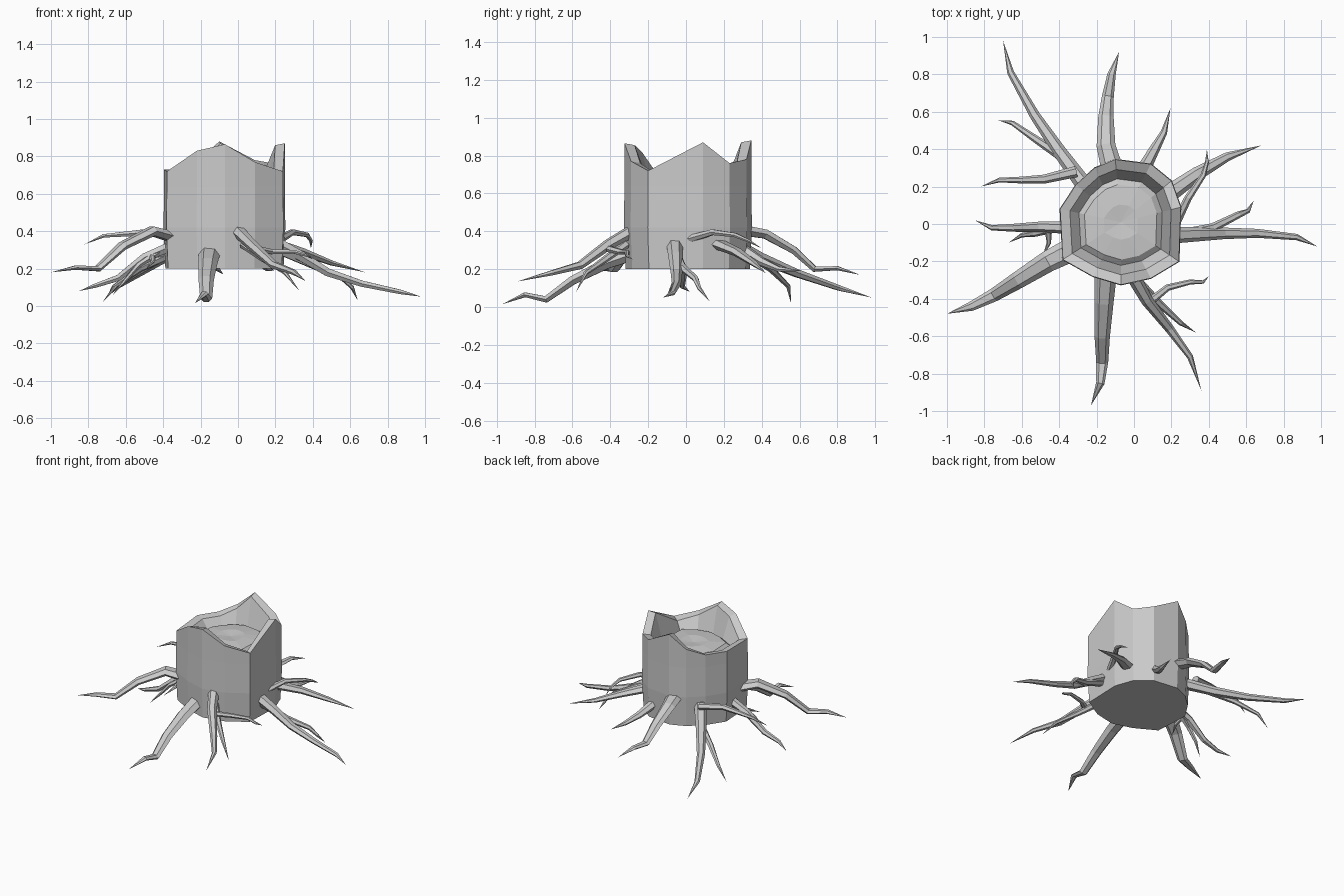
import bpy, bmesh, math
from mathutils import Vector


def finish(bm, name):
    bmesh.ops.recalc_face_normals(bm, faces=bm.faces)
    me = bpy.data.meshes.new(name)
    bm.to_mesh(me)
    bm.free()
    ob = bpy.data.objects.new(name, me)
    bpy.context.collection.objects.link(ob)
    return ob


def bridge(bm, a, b):
    n = len(a)
    for i in range(n):
        j = (i + 1) % n
        bm.faces.new((a[i], a[j], b[j], b[i]))


# Hollow trunk: jagged rim points, counter-clockwise (x, y, z)
RIM = [(.25, .09, .87), (.20, .23, .76), (.09, .32, .78), (-.10, .345, .88),
       (-.21, .30, .78), (-.31, .21, .73), (-.395, .08, .73), (-.38, -.19, .72),
       (-.22, -.28, .83), (-.07, -.325, .865), (.09, -.29, .77), (.24, -.20, .72)]
CENTRE = Vector((-.07, .01, 0))


def ring(bm, scale, height):
    out = []
    for x, y, z in RIM:
        p = CENTRE + (Vector((x, y, 0)) - CENTRE) * scale
        p.z = height(z)
        out.append(bm.verts.new(p))
    return out


bm = bmesh.new()
rings = [ring(bm, s, h) for s, h in (
    (.98, lambda z: .20),
    (1.01, lambda z: .42),
    (1.0, lambda z: .64),
    (1.0, lambda z: z),
    (.84, lambda z: z - .01),
    (.69, lambda z: .66),
    (.60, lambda z: .685),
    (.28, lambda z: .695))]
for a, b in zip(rings, rings[1:]):
    bridge(bm, a, b)
bm.faces.new(rings[0])
mid = bm.verts.new(CENTRE + Vector((0, 0, .685)))
for i in range(len(RIM)):
    bm.faces.new((rings[-1][i], rings[-1][(i + 1) % len(RIM)], mid))
finish(bm, "hollow_trunk")


# Roots: tapered, slightly flattened tubes that end in a point
def root(name, width, points, flat=.65, sides=6):
    pts = [Vector(p) for p in points]
    last = len(pts) - 1
    bm = bmesh.new()
    loops = []
    for i, p in enumerate(pts[:-1]):
        t = (pts[i + 1] - pts[max(i - 1, 0)]).normalized()
        side = t.cross(Vector((0, 0, 1))).normalized()
        up = side.cross(t)
        r = width / 2 * (1 - .78 * i / last)
        loops.append([bm.verts.new(p + side * r * math.cos(k * math.tau / sides)
                                   + up * r * flat * math.sin(k * math.tau / sides))
                      for k in range(sides)])
    for a, b in zip(loops, loops[1:]):
        bridge(bm, a, b)
    bm.faces.new(loops[0])
    tip = bm.verts.new(pts[-1])
    for k in range(sides):
        bm.faces.new((loops[-1][k], loops[-1][(k + 1) % sides], tip))
    finish(bm, name)


# Main roots
root("front_left_root", .135, [(-.28, -.11, .35), (-.46, -.20, .40), (-.62, -.30, .32),
     (-.75, -.38, .20), (-.87, -.44, .205), (-1.0, -.48, .18)], .5)
root("front_root", .12, [(-.15, -.25, .29), (-.16, -.42, .23), (-.17, -.60, .14),
     (-.17, -.74, .04), (-.18, -.85, .065), (-.23, -.97, .015)])
root("front_right_root", .08, [(-.02, -.25, .42), (.07, -.41, .33), (.19, -.56, .22),
     (.30, -.71, .18), (.36, -.89, .135)], .9)
root("right_root", .09, [(.20, -.06, .34), (.34, -.055, .265), (.48, -.05, .18),
     (.66, -.05, .12), (.87, -.07, .075), (.98, -.12, .05)], .8)
root("back_right_root", .10, [(.17, .15, .34), (.34, .27, .29), (.50, .36, .23),
     (.68, .42, .18)], .6)
root("back_root", .12, [(-.11, .27, .41), (-.15, .42, .385), (-.15, .57, .30),
     (-.14, .68, .20), (-.12, .80, .205), (-.08, .92, .17)], .55)
root("back_left_root", .09, [(-.26, .20, .36), (-.40, .39, .26), (-.53, .58, .18),
     (-.66, .81, .10), (-.70, .98, .05)], .85)
root("left_root", .07, [(-.33, -.02, .33), (-.50, -.015, .26), (-.64, -.02, .15),
     (-.76, -.02, .11), (-.85, .02, .08)], .9)

# Thin side roots and forks
THIN = [
    ("front_right_fork", .055, [(.03, -.32, .33), (.14, -.43, .25), (.25, -.53, .18), (.33, -.58, .08)]),
    ("front_right_twig", .045, [(.08, -.42, .31), (.18, -.34, .29), (.30, -.31, .29), (.37, -.31, .27), (.40, -.28, .25)]),
    ("right_fork", .06, [(.24, -.06, .29), (.42, -.02, .21), (.56, .05, .15), (.61, .07, .10), (.64, .125, .03)]),
    ("right_curl", .05, [(.23, .02, .36), (.29, .14, .395), (.37, .26, .38), (.39, .33, .35), (.39, .40, .31)]),
    ("back_right_side_root", .075, [(.05, .29, .31), (.11, .40, .24), (.16, .49, .20), (.195, .62, .19)]),
    ("back_left_fork", .055, [(-.37, .35, .27), (-.52, .45, .20), (-.65, .54, .11), (-.725, .555, .02)]),
    ("back_left_twig", .06, [(-.31, .28, .37), (-.48, .24, .395), (-.60, .235, .385), (-.72, .235, .375), (-.82, .20, .33)]),
    ("left_fork", .05, [(-.42, -.02, .29), (-.53, -.05, .22), (-.60, -.06, .14), (-.67, -.10, .06)]),
    ("left_twig", .04, [(-.46, -.02, .27), (-.455, -.10, .24), (-.49, -.18, .20)]),
]
for name, width, pts in THIN:
    root(name, width, pts, .85)
